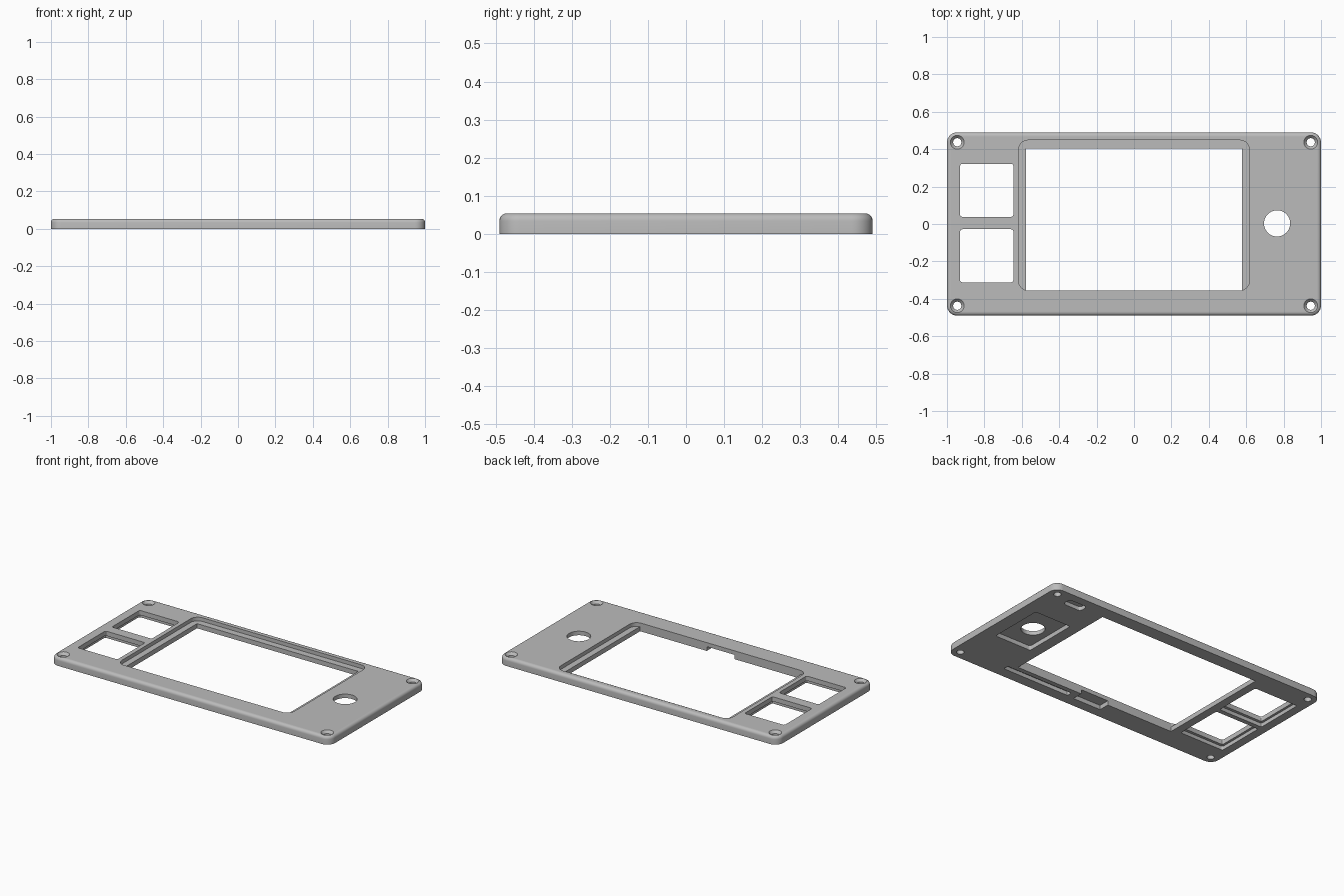
import bpy, bmesh
from math import cos, sin, pi, radians
from mathutils import Vector

if "Cube" in bpy.data.objects:
    bpy.data.objects.remove(bpy.data.objects["Cube"], do_unlink=True)

THICK = 0.054
UNDER = -0.02   # cutters start below the plate
ABOVE = 0.1     # and end above it

grey = bpy.data.materials.new("plain grey")
grey.use_nodes = True
colour = (0.5, 0.5, 0.5, 1)
grey.diffuse_color = colour
grey.node_tree.nodes["Principled BSDF"].inputs["Base Color"].default_value = colour


def make_object(name, bm):
    bmesh.ops.recalc_face_normals(bm, faces=bm.faces)
    mesh = bpy.data.meshes.new(name)
    bm.to_mesh(mesh)
    bm.free()
    obj = bpy.data.objects.new(name, mesh)
    bpy.context.collection.objects.link(obj)
    mesh.materials.append(grey)
    return obj


def rounded_block(x0, x1, y0, y1, z0, z1, r=0.0, steps=6):
    """Upright block with rounded vertical corners."""
    bm = bmesh.new()
    points = []
    corners = [(x1 - r, y1 - r), (x0 + r, y1 - r), (x0 + r, y0 + r), (x1 - r, y0 + r)]
    for i, (cx, cy) in enumerate(corners):
        for k in range(steps + 1 if r else 1):
            a = pi / 2 * (i + k / steps)
            points.append((cx + r * cos(a), cy + r * sin(a), z0))
    face = bm.faces.new([bm.verts.new(p) for p in points])
    new = bmesh.ops.extrude_face_region(bm, geom=[face])["geom"]
    verts = [v for v in new if isinstance(v, bmesh.types.BMVert)]
    bmesh.ops.translate(bm, verts=verts, vec=(0, 0, z1 - z0))
    return bm


def cone(x, y, z0, z1, r0, r1, sides=32):
    bm = bmesh.new()
    bmesh.ops.create_cone(bm, cap_ends=True, segments=sides, radius1=r0,
                          radius2=r1, depth=z1 - z0)
    bmesh.ops.translate(bm, verts=bm.verts, vec=(x, y, (z0 + z1) / 2))
    return bm


# Plate with rounded corners and a filleted top edge
bm = rounded_block(-1, 1, -0.49, 0.49, 0, THICK, 0.055, 8)
rim = [e for e in bm.edges if all(v.co.z > THICK - 0.001 for v in e.verts)]
bmesh.ops.bevel(bm, geom=rim, offset=0.02, segments=5, profile=0.5, affect='EDGES')
plate = make_object("face_plate", bm)


def cut(bm):
    cutter = make_object("cutter", bm)
    cutter.hide_render = True
    mod = plate.modifiers.new("cut", 'BOOLEAN')
    mod.operation = 'DIFFERENCE'
    mod.solver = 'EXACT'
    mod.object = cutter
    bpy.context.view_layer.update()
    graph = bpy.context.evaluated_depsgraph_get()
    result = bpy.data.meshes.new_from_object(plate.evaluated_get(graph))
    plate.modifiers.clear()
    plate.data = result
    bpy.data.objects.remove(cutter, do_unlink=True)


# Display window with a shallow ledge around three sides
cut(rounded_block(-0.617, 0.617, -0.355, 0.448, 0.03, ABOVE, 0.05))
cut(rounded_block(-0.577, 0.577, -0.355, 0.405, UNDER, ABOVE))

# Two square key openings, each with a clip recess underneath
for y in (-0.17, 0.18):
    cut(rounded_block(-0.93, -0.645, y - 0.142, y + 0.142, UNDER, ABOVE, 0.012, 3))
    cut(rounded_block(-0.945, -0.63, y - 0.16, y + 0.16, UNDER, 0.024, 0.012, 3))

# Round knob hole and the pocket behind it
cut(cone(0.765, 0.003, UNDER, ABOVE, 0.07, 0.07, 48))
cut(rounded_block(0.65, 0.91, -0.16, 0.2, UNDER, 0.028, 0.012, 3))

# Underside pockets: cable notch, long slot, small slot
cut(rounded_block(-0.1, 0.1, -0.425, -0.345, UNDER, 0.028))
cut(rounded_block(0.15, 0.63, -0.42, -0.385, UNDER, 0.025, 0.008, 3))
cut(rounded_block(0.72, 0.85, 0.375, 0.435, UNDER, 0.025, 0.02, 4))

# Countersunk screw holes in the corners
for x in (-0.945, 0.945):
    for y in (-0.437, 0.437):
        cut(cone(x, y, UNDER, ABOVE, 0.022, 0.022))
        cut(cone(x, y, THICK - 0.018, THICK + 0.002, 0.021, 0.039))

# Smooth the fillets, keep hard edges crisp
bpy.ops.object.select_all(action='DESELECT')
plate.select_set(True)
bpy.context.view_layer.objects.active = plate
bpy.ops.object.shade_smooth_by_angle(angle=radians(30))
